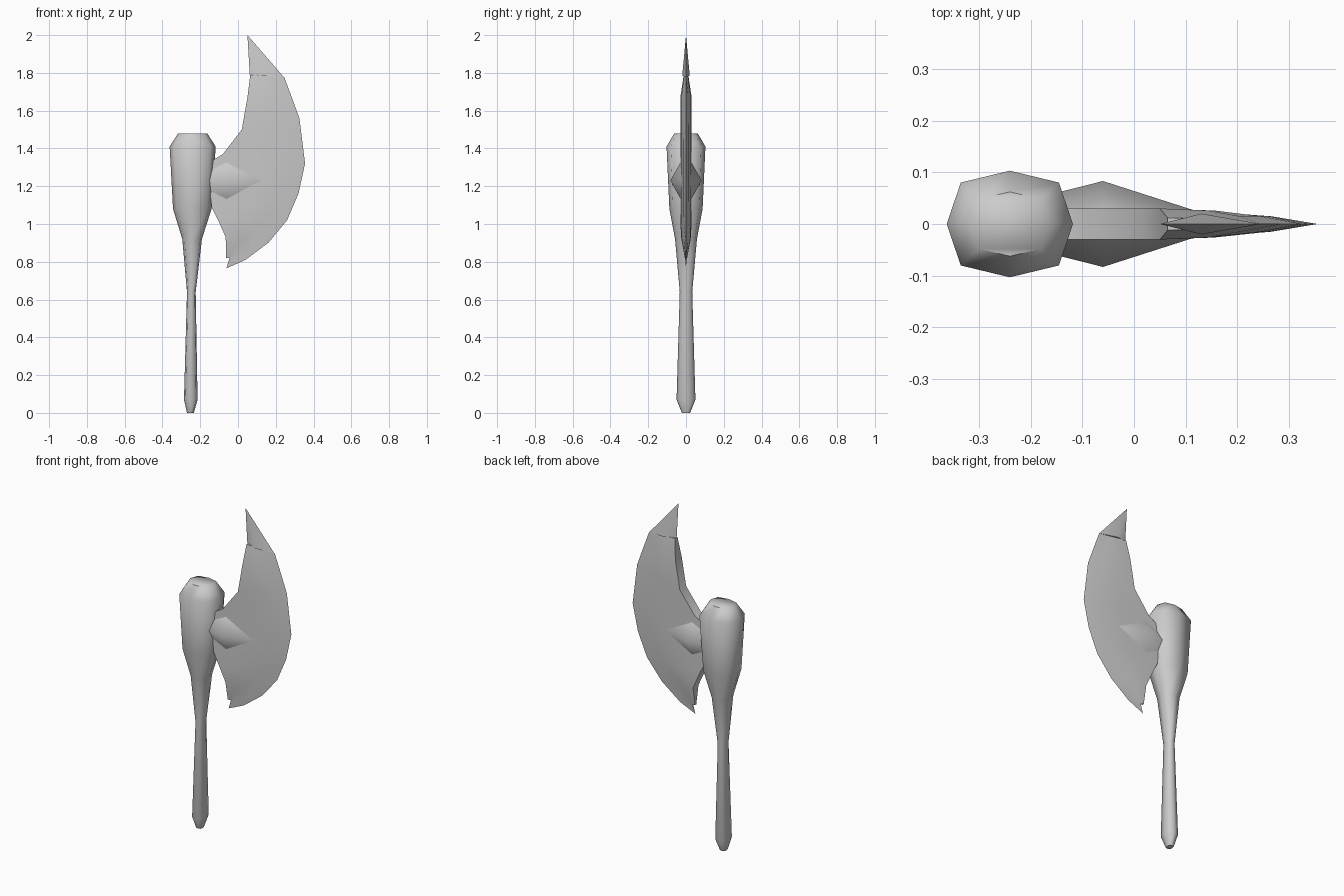
import bpy, math

cube = bpy.data.objects.get("Cube")
if cube:
    bpy.data.objects.remove(cube, do_unlink=True)

steel = bpy.data.materials.new("plain_grey")
steel.use_nodes = True
GREY = (0.6, 0.6, 0.6, 1)
steel.diffuse_color = GREY
steel.node_tree.nodes["Principled BSDF"].inputs["Base Color"].default_value = GREY


def add_part(name, verts, faces, angle):
    mesh = bpy.data.meshes.new(name)
    mesh.from_pydata(verts, [], faces)
    mesh.materials.append(steel)
    obj = bpy.data.objects.new(name, mesh)
    bpy.context.collection.objects.link(obj)
    bpy.ops.object.select_all(action="DESELECT")
    obj.select_set(True)
    bpy.context.view_layer.objects.active = obj
    bpy.ops.object.mode_set(mode="EDIT")
    bpy.ops.mesh.select_all(action="SELECT")
    bpy.ops.mesh.remove_doubles(threshold=0.0005)
    bpy.ops.mesh.normals_make_consistent(inside=False)
    bpy.ops.object.mode_set(mode="OBJECT")
    bpy.ops.object.shade_smooth_by_angle(angle=math.radians(angle))
    return obj


def grid_faces(rows, cols):
    """Quads over rows of a closed loop, capped at both ends."""
    quads = [(r * cols + c, r * cols + (c + 1) % cols,
              (r + 1) * cols + (c + 1) % cols, (r + 1) * cols + c)
             for r in range(rows - 1) for c in range(cols)]
    return quads + [tuple(range(cols)), tuple(range((rows - 1) * cols, rows * cols))]


# Handle: eight-sided turned club (height, centre x, x radius, y radius)
profile = [(0, -.252, .018, .022), (.07, -.25, .036, .05), (.64, -.247, .023, .033),
           (.92, -.243, .052, .058), (1.08, -.242, .102, .088),
           (1.41, -.24, .122, .103), (1.48, -.24, .077, .062)]
verts = []
for z, cx, rx, ry in profile:
    for k in range(8):
        a = k * math.pi / 4
        bulge = 1.1 if k % 2 else 1
        verts.append((cx + rx * bulge * math.cos(a), ry * bulge * math.sin(a), z))
add_part("handle", verts, grid_faces(len(profile), 8), 60)

# Blade: stations from lower tip to upper end
# (spine x, spine z, spine half thickness, bevel x, bevel z, edge x, edge z)
stations = [(-.064, .82, .006, -.045, .82, -.062, .765),
            (-.065, .93, .026, .05, .92, .04, .81),
            (-.105, 1.02, .03, .13, 1.02, .16, .9),
            (-.14, 1.09, .03, .2, 1.12, .26, 1.02),
            (-.15, 1.2, .03, .24, 1.22, .32, 1.16),
            (-.13, 1.34, .03, .265, 1.34, .355, 1.32),
            (-.08, 1.37, .03, .26, 1.44, .34, 1.44),
            (.02, 1.5, .03, .245, 1.54, .325, 1.56),
            (.05, 1.67, .03, .205, 1.66, .285, 1.67),
            (.065, 1.79, .012, .17, 1.783, .245, 1.777)]
verts = []
for sx, sz, st, bx, bz, ex, ez in stations:
    mx, mz = sx + (bx - sx) * .6, sz + (bz - sz) * .6
    side = [(sx, st, sz), (mx, st * .87, mz), (bx, st * .5, bz)]
    verts += side + [(ex, 0, ez)] + [(x, -y, z) for x, y, z in reversed(side)]
add_part("blade", verts, grid_faces(len(stations), 7), 50)

# Pointed boss on each cheek of the blade
for name, s in (("back_boss", 1), ("front_boss", -1)):
    verts = [(-.06, s * .083, 1.23), (.13, s * .022, 1.23), (-.06, s * .027, 1.33),
             (-.25, s * .035, 1.23), (-.06, s * .027, 1.13)]
    add_part(name, verts, [(0, 1, 2), (0, 2, 3), (0, 3, 4), (0, 4, 1), (4, 3, 2, 1)], 60)

# Horn spike on the upper end
verts = [(.05, 0, 2), (.062, 0, 1.792), (.13, .02, 1.785), (.245, 0, 1.775), (.13, -.02, 1.785)]
add_part("horn", verts, [(0, 1, 2), (0, 2, 3), (0, 3, 4), (0, 4, 1), (1, 4, 3, 2)], 60)
